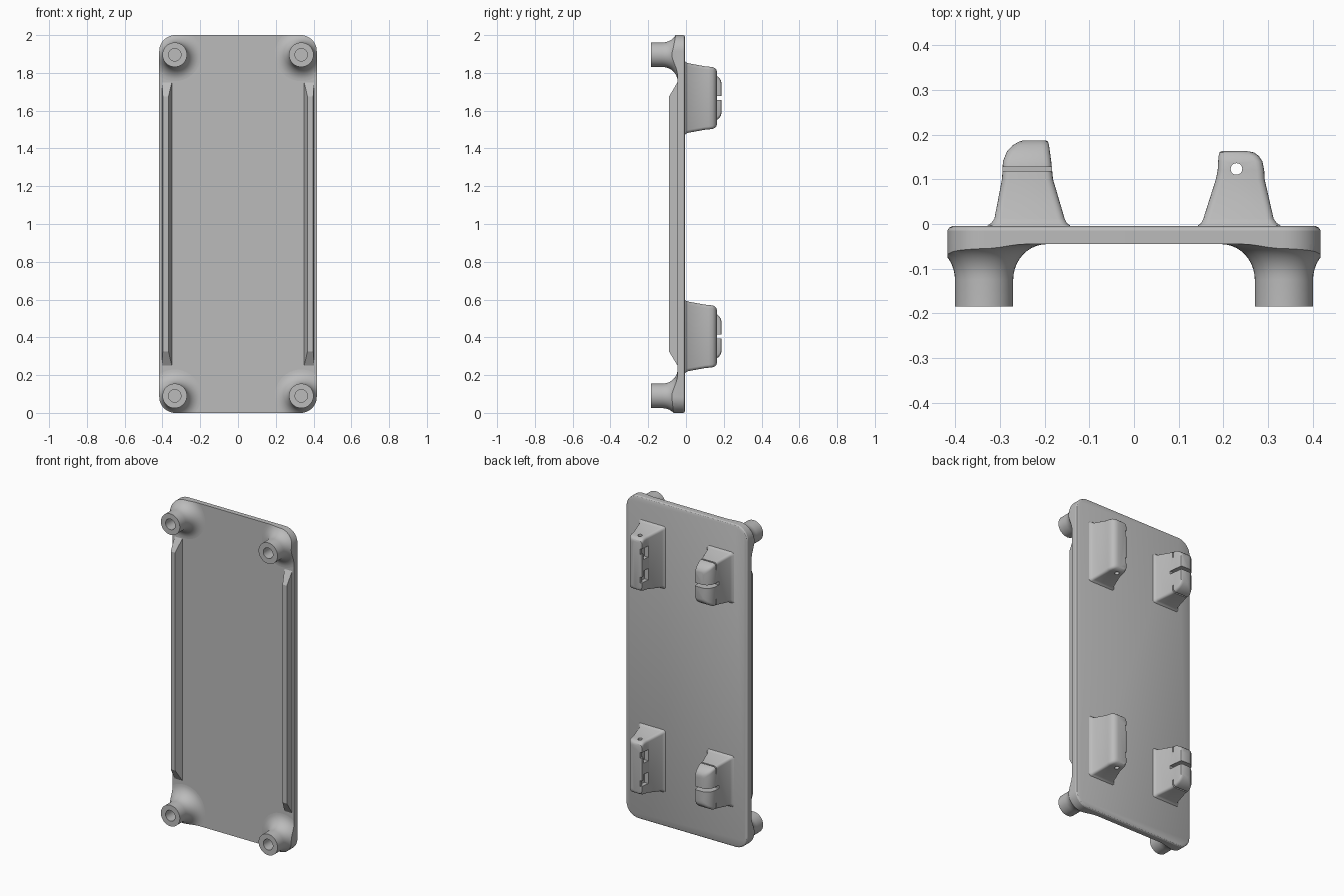
import bpy, bmesh
from math import sin, cos, pi, radians
from mathutils import Vector

cube = bpy.data.objects.get("Cube")
if cube:
    bpy.data.objects.remove(cube)

grey = bpy.data.materials.new("light_grey")
grey.use_nodes = True
GREY = (0.5, 0.5, 0.5, 1)
grey.diffuse_color = GREY
grey.node_tree.nodes["Principled BSDF"].inputs["Base Color"].default_value = GREY


def ring(x0, x1, z0, z1, r, y, seg=6):
    """Rounded rectangle in the plane at depth y."""
    corners = [(x1 - r, z1 - r), (x0 + r, z1 - r), (x0 + r, z0 + r), (x1 - r, z0 + r)]
    pts = []
    for q, (cx, cz) in enumerate(corners):
        for i in range(seg + 1):
            a = (q + i / seg) * pi / 2
            pts.append(Vector((cx + r * cos(a), y, cz + r * sin(a))))
    return pts


def circle(cx, cz, r, y, seg=40):
    return [Vector((cx + r * cos(2 * pi * i / seg), y, cz + r * sin(2 * pi * i / seg)))
            for i in range(seg)]


def loft(name, rings):
    """Skin a closed solid through a list of equal rings."""
    bm = bmesh.new()
    loops = [[bm.verts.new(p) for p in pts] for pts in rings]
    n = len(loops[0])
    for a, b in zip(loops, loops[1:]):
        for i in range(n):
            j = (i + 1) % n
            bm.faces.new((a[i], a[j], b[j], b[i]))
    bm.faces.new(loops[0])
    bm.faces.new(loops[-1])
    bmesh.ops.recalc_face_normals(bm, faces=bm.faces)
    mesh = bpy.data.meshes.new(name)
    bm.to_mesh(mesh)
    bm.free()
    mesh.materials.append(grey)
    obj = bpy.data.objects.new(name, mesh)
    bpy.context.collection.objects.link(obj)
    return obj


def activate(obj):
    bpy.ops.object.select_all(action='DESELECT')
    obj.select_set(True)
    bpy.context.view_layer.objects.active = obj


def boolean(obj, tool, operation):
    """Apply a boolean and drop the tool."""
    activate(obj)
    tool.hide_render = True
    mod = obj.modifiers.new("cut", 'BOOLEAN')
    mod.operation = operation
    mod.solver = 'EXACT'
    mod.object = tool
    bpy.ops.object.modifier_apply(modifier=mod.name)
    bpy.data.objects.remove(tool)


def box(x0, x1, y0, y1, z0, z1):
    return loft("cutter", [[Vector((x, y, z)) for x, z in
                            ((x0, z0), (x1, z0), (x1, z1), (x0, z1))] for y in (y0, y1)])


def smooth(obj, angle=32):
    activate(obj)
    bpy.ops.object.shade_smooth_by_angle(angle=radians(angle))


W, FRONT, BACK, R = 0.417, -0.045, -0.004, 0.085


def outline(y, inset=0):
    return ring(-W + inset, W - inset, inset, 2 - inset, R - inset, y, 12)


# Base plate with a softened back rim
plate = loft("base_plate", [outline(FRONT), outline(-0.014), outline(-0.008, 0.004),
                            outline(BACK, 0.013)])
smooth(plate)

# Flared corner feet with blind holes, trimmed to the plate outline
for side, x in (("right", -0.335), ("left", 0.335)):
    for level, z in (("lower", 0.09), ("upper", 1.896)):
        prof = [(0.14, FRONT + 0.006), (0.14, FRONT)]
        for i in range(1, 11):
            a = i / 10 * pi / 2
            prof.append((0.14 - 0.075 * sin(a), FRONT - 0.08 * (1 - cos(a))))
        prof += [(0.065, -0.184), (0.033, -0.184), (0.033, -0.06)]
        foot = loft(f"{level}_{side}_foot", [circle(x, z, r, y) for r, y in prof])
        boolean(foot, loft("trim", [outline(-0.3), outline(0.1)]), 'INTERSECT')
        smooth(foot)

# Long front rails with sloped ends and a sloped inner side
for side, s in (("right", -1), ("left", 1)):
    rings = []
    for y, inner, outer, end in ((FRONT + 0.004, 0.348, 0.404, 0.25),
                                 (FRONT, 0.35, 0.403, 0.25),
                                 (-0.09, 0.368, 0.398, 0.325)):
        rings.append([Vector((s * x, y, z)) for x, z in
                      ((inner, end), (outer, end), (outer, 2 - end), (inner, 2 - end))])
    loft(f"{side}_rail", rings)

# Shared tapered foot of the clips: depth, inner x, outer x, half height
flare = [(-0.010, 0.140, 0.330, 0.195), (-0.003, 0.143, 0.327, 0.193),
         (0.002, 0.150, 0.319, 0.188), (0.012, 0.155, 0.312, 0.184)]
left_top = [(0.10, 0.183, 0.292, 0.168), (0.12, 0.187, 0.291, 0.166),
            (0.14, 0.188, 0.287, 0.164), (0.152, 0.189, 0.279, 0.159),
            (0.160, 0.191, 0.268, 0.152), (0.163, 0.196, 0.252, 0.142)]
right_top = [(0.10, 0.181, 0.295, 0.136), (0.14, 0.185, 0.293, 0.130),
             (0.162, 0.188, 0.284, 0.118), (0.176, 0.190, 0.271, 0.106),
             (0.184, 0.192, 0.257, 0.094), (0.187, 0.198, 0.247, 0.084)]


def clip(name, s, z, sections, shrink=0):
    rings = []
    for y, a, b, h in sections:
        x0, x1 = sorted((s * a, s * b))
        h -= shrink
        rings.append(ring(x0, x1, z - h, z + h, 0.016, y, 4))
    return loft(name, rings)


for level, z in (("lower", 0.405), ("upper", 1.667)):
    # Left clips: two windows on the inner back edge and a bore along the height
    left = clip(f"{level}_left_clip", 1, z, flare + left_top)
    for k in (-1, 1):
        za, zb = sorted((z + k * 0.035, z + k * 0.105))
        boolean(left, box(0.14, 0.212, 0.105, 0.145, za, zb), 'DIFFERENCE')
        boolean(left, box(0.14, 0.200, 0.130, 0.25, *sorted((z + k * 0.07, z + k * 0.105))),
                'DIFFERENCE')
    bore = loft("bore", [[Vector((p.x, 0.123 + p.z, h)) for p in circle(0.229, 0, 0.013, 0, 20)]
                         for h in (z - 0.25, z + 0.25)])
    boolean(left, bore, 'DIFFERENCE')
    smooth(left)

    # Right clips: cap split across the middle and slit from both ends
    right_flare = [(y, a, b, h - 0.035) for y, a, b, h in flare]
    right = clip(f"{level}_right_clip", -1, z, right_flare + right_top)
    boolean(right, box(-0.4, -0.1, 0.10, 0.3, z - 0.01, z + 0.01), 'DIFFERENCE')
    for k in (-1, 1):
        za, zb = sorted((z + k * 0.09, z + k * 0.25))
        boolean(right, box(-0.4, -0.1, 0.119, 0.127, za, zb), 'DIFFERENCE')
    smooth(right)
